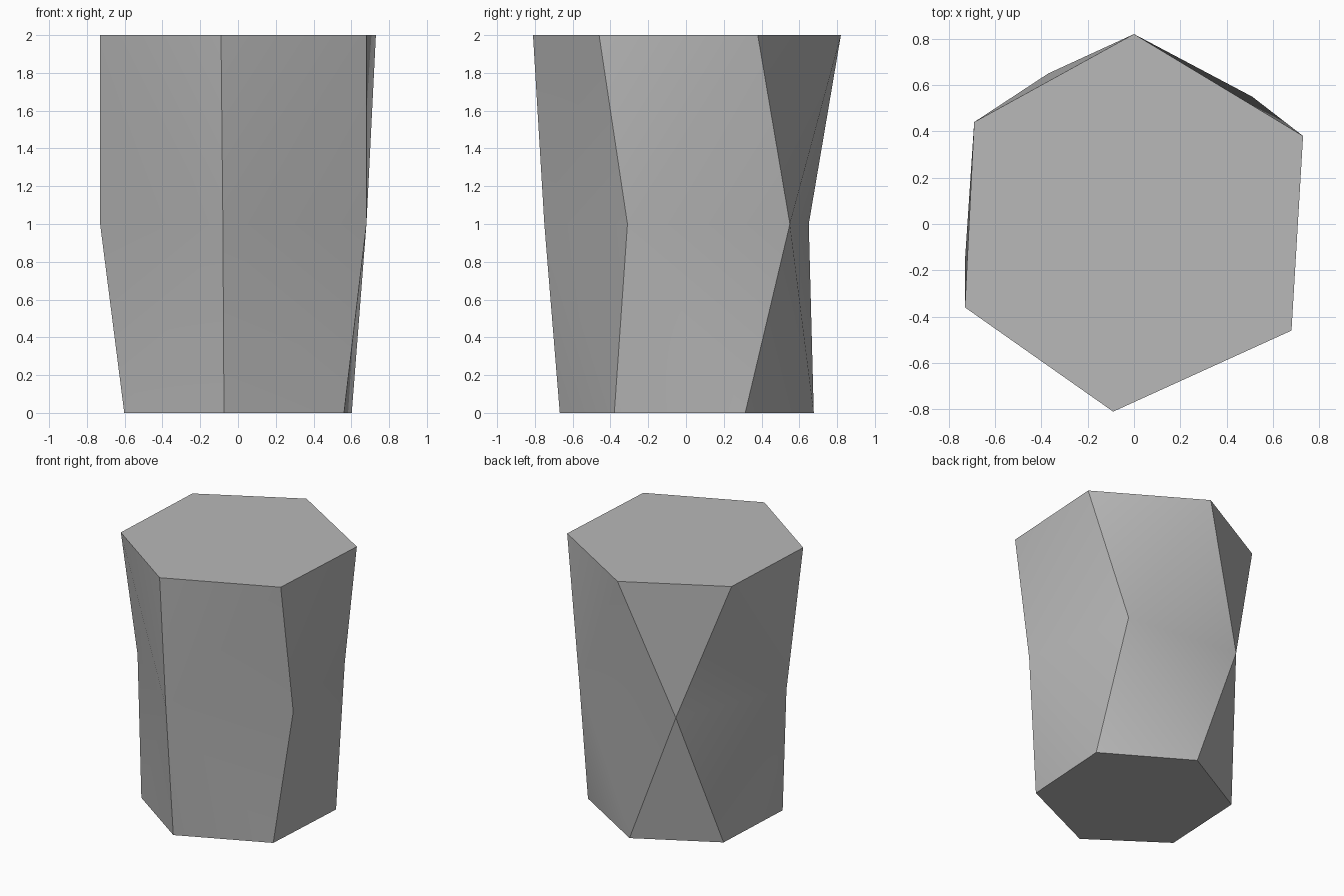
import bpy, bmesh, math

if "Cube" in bpy.data.objects:
    bpy.data.objects.remove(bpy.data.objects["Cube"], do_unlink=True)

# Plain grey stone
stone = bpy.data.materials.new("grey_stone")
stone.use_nodes = True
colour = (0.48, 0.48, 0.48, 1.0)
stone.diffuse_color = colour
stone.node_tree.nodes["Principled BSDF"].inputs["Base Color"].default_value = colour

# Six-sided top outline, five-sided waist; the base is the top drawn in
TOP = [(0.0, 0.82), (-0.69, 0.44), (-0.73, -0.36), (-0.09, -0.81), (0.68, -0.46), (0.73, 0.38)]
WAIST = [(-0.37, 0.65), (-0.73, -0.16), (-0.08, -0.75), (0.68, -0.31), (0.51, 0.55)]
BASE_SCALE = 0.825
# Waist corner met by each top corner; the first two corners pinch into one
LINK = [0, 0, 1, 2, 3, 4]

bm = bmesh.new()


def ring(points, z, scale=1.0):
    return [bm.verts.new((x * scale, y * scale, z)) for x, y in points]


top = ring(TOP, 2.0)
waist = ring(WAIST, 1.0)
base = ring(TOP, 0.0, BASE_SCALE)

# Caps
bm.faces.new(top)
bm.faces.new(base)

# Sides, above and below the waist
sides = []
for outline in (top, base):
    for i in range(6):
        j = (i + 1) % 6
        corners = [outline[i], outline[j], waist[LINK[j]], waist[LINK[i]]]
        sides.append(bm.faces.new(list(dict.fromkeys(corners))))
bmesh.ops.triangulate(bm, faces=sides, quad_method='SHORT_EDGE')
bmesh.ops.recalc_face_normals(bm, faces=bm.faces)

mesh = bpy.data.meshes.new("stone_column")
bm.to_mesh(mesh)
bm.free()
mesh.materials.append(stone)
column = bpy.data.objects.new("stone_column", mesh)
bpy.context.collection.objects.link(column)

# Soft bend at the waist, crisp corners
bpy.ops.object.select_all(action='DESELECT')
column.select_set(True)
bpy.context.view_layer.objects.active = column
bpy.ops.object.shade_smooth_by_angle(angle=math.radians(30))
